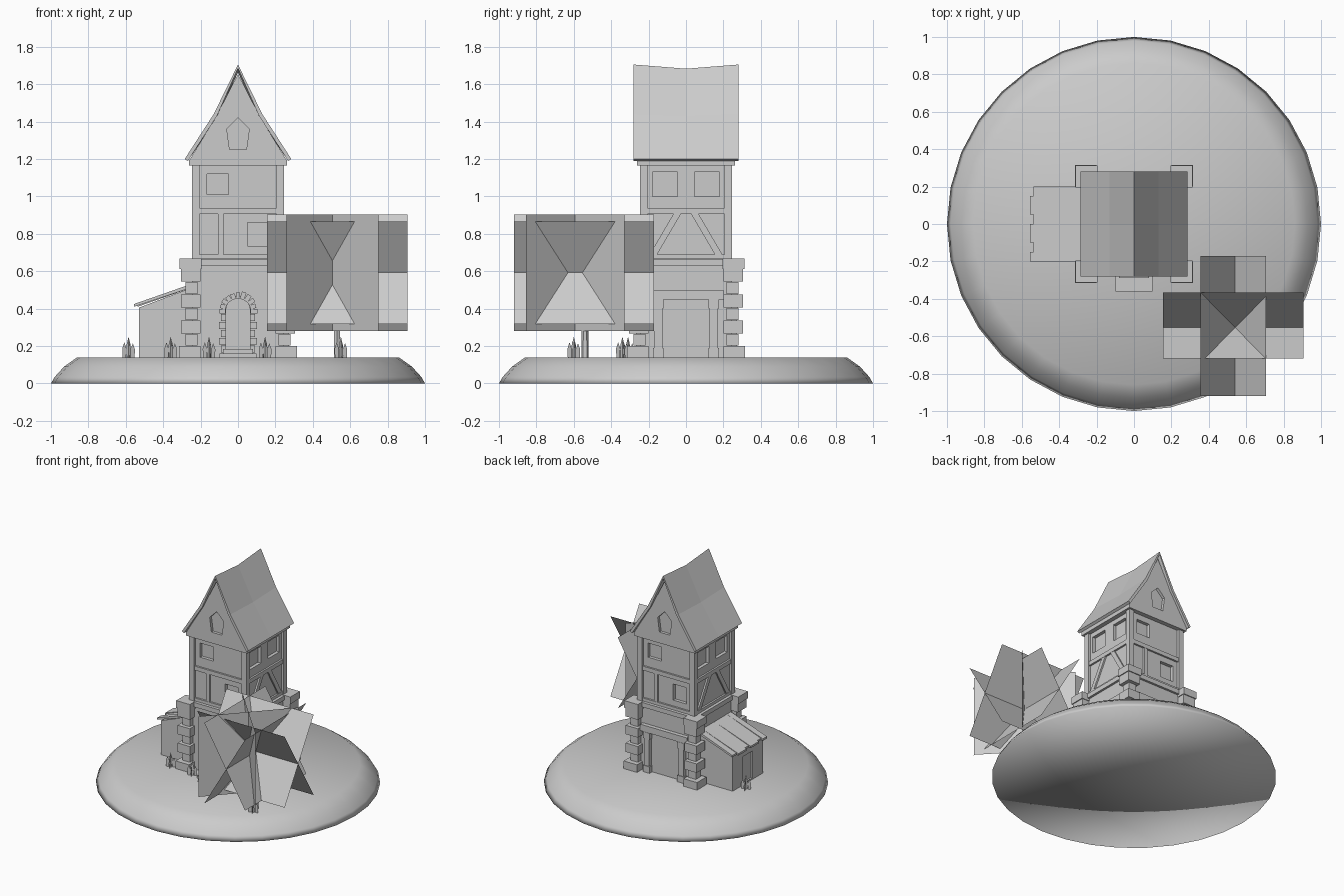
import bpy, bmesh, math, random
from mathutils import Matrix, Vector

cube = bpy.data.objects.get("Cube")
if cube:
    bpy.data.objects.remove(cube)
random.seed(4)

grey = bpy.data.materials.new("plain_grey")
grey.use_nodes = True
grey.diffuse_color = (0.6, 0.6, 0.6, 1)
grey.node_tree.nodes["Principled BSDF"].inputs["Base Color"].default_value = grey.diffuse_color


def finish(name, bm, fix=True):
    if fix:
        bmesh.ops.recalc_face_normals(bm, faces=bm.faces)
    me = bpy.data.meshes.new(name)
    bm.to_mesh(me)
    bm.free()
    me.materials.append(grey)
    ob = bpy.data.objects.new(name, me)
    bpy.context.collection.objects.link(ob)
    return ob


def add_box(bm, lo, hi, turn=Matrix()):
    lo, hi = Vector(lo), Vector(hi)
    m = turn @ Matrix.Translation((lo + hi) / 2) @ Matrix.Diagonal((*(hi - lo), 1))
    bmesh.ops.create_cube(bm, size=1, matrix=m)


def add_prism(bm, outline, y0, y1, turn=Matrix()):
    """Extrude an x,z outline along y."""
    f = bm.faces.new([bm.verts.new(turn @ Vector((x, y0, z))) for x, z in outline])
    r = bmesh.ops.extrude_face_region(bm, geom=[f])
    moved = [v for v in r["geom"] if isinstance(v, bmesh.types.BMVert)]
    bmesh.ops.translate(bm, verts=moved, vec=turn.to_3x3() @ Vector((0, y1 - y0, 0)))


def carve(ob, cutter_bm):
    cutter = finish("cutter", cutter_bm)
    cutter.hide_render = True
    mod = ob.modifiers.new("recess", "BOOLEAN")
    mod.operation, mod.object, mod.solver = "DIFFERENCE", cutter, "EXACT"
    bpy.context.view_layer.objects.active = ob
    bpy.ops.object.modifier_apply(modifier=mod.name)
    bpy.data.objects.remove(cutter)


def side(k):
    """0 front, 1 right, 2 back, 3 left."""
    return Matrix.Rotation(k * math.pi / 2, 4, "Z")


# Rounded ground disc
bm = bmesh.new()
rings = []
for r, z in ((1, 0), (0.98, 0.035), (0.93, 0.09), (0.86, 0.14)):
    rings.append([bm.verts.new((r * math.sin(a * math.pi / 16), r * math.cos(a * math.pi / 16), z))
                  for a in range(32)])
ends = [(bm.verts.new((0, 0, 0)), rings[0]), (bm.verts.new((0, 0, 0.14)), rings[-1])]
for i in range(32):
    j = (i + 1) % 32
    for a, b in zip(rings, rings[1:]):
        bm.faces.new((a[i], a[j], b[j], b[i]))
    for c, ring in ends:
        bm.faces.new((c, ring[i], ring[j]))
ground = finish("ground_disc", bm)
for p in ground.data.polygons:
    p.use_smooth = True

# Lower stone storey with recessed arched door
bm = bmesh.new()
add_box(bm, (-0.245, -0.245, 0.13), (0.245, 0.245, 0.66))
lower = finish("lower_walls", bm)
arch = [(0.065 * math.cos(a * math.pi / 10), 0.385 + 0.08 * math.sin(a * math.pi / 10)) for a in range(11)]
bm = bmesh.new()
add_prism(bm, [(0.065, 0.18)] + arch + [(-0.065, 0.18)], -0.3, -0.215)
carve(lower, bm)

bm = bmesh.new()
for i in range(11):
    t = Matrix.Translation((0, 0, 0.385)) @ Matrix.Rotation(math.radians(18 * i - 90), 4, "Y")
    e = random.uniform(0, 0.012)
    add_box(bm, (-0.012, -0.268 - e, 0.068), (0.012, -0.23, 0.097 + e), t)
for s in (-1, 1):
    for i in range(5):
        e = 0.012 * (i % 2)
        a, b = sorted((s * 0.065, s * (0.09 + e)))
        add_box(bm, (a, -0.268 - e, 0.165 + i * 0.042), (b, -0.23, 0.202 + i * 0.042))
finish("door_stones", bm)

bm = bmesh.new()
add_box(bm, (-0.1, -0.36, 0.13), (0.1, -0.24, 0.16))
add_box(bm, (-0.08, -0.29, 0.15), (0.08, -0.24, 0.185))
finish("doorstep", bm)

# Corner pillars of alternating stone blocks, with caps
bm = bmesh.new()
for k in range(4):
    for i in range(7):
        h = 0.069
        g = 0.008 if i % 2 else 0
        out = 0.315 if i == 0 else 0.305 - 3 * g
        inner = 0.2 + g * 2
        z = 0.13 + i * h
        add_box(bm, (inner, -out, z + g / 3), (out, -inner, z + h - g / 3), side(k))
    add_box(bm, (0.195, -0.312, 0.612), (0.312, -0.195, 0.667), side(k))
    add_box(bm, (-0.2, -0.262, 0.63), (0.2, -0.2, 0.665), side(k))
finish("corner_pillars", bm)

# Timber frames on the right and back of the lower storey
bm = bmesh.new()
for k in (1, 2):
    for s in (-1, 1):
        a, b = sorted((s * 0.125, s * 0.17))
        add_box(bm, (a, -0.272, 0.13), (b, -0.24, 0.46), side(k))
        add_box(bm, (a - 0.006, -0.278, 0.13), (b + 0.006, -0.24, 0.19), side(k))
        add_box(bm, (a - 0.006, -0.278, 0.4), (b + 0.006, -0.24, 0.45), side(k))
    add_box(bm, (-0.2, -0.276, 0.45), (0.2, -0.24, 0.5), side(k))
finish("lower_timber_frames", bm)

# Upper storey with recessed windows
bm = bmesh.new()
add_box(bm, (-0.228, -0.228, 0.65), (0.228, 0.228, 1.19))
upper = finish("upper_walls", bm)
bm = bmesh.new()
for k in range(4):
    if k % 2:
        panes = ((-0.18, -0.045, 1.0, 1.13), (0.045, 0.18, 1.0, 1.13))
    else:
        panes = ((-0.165, -0.05, 1.01, 1.12), (0.05, 0.165, 0.735, 0.86))
    for a, b, c, d in panes:
        add_box(bm, (a, -0.3, c), (b, -0.203, d), side(k))
carve(upper, bm)

# Upper timber posts, beams and braces
bm = bmesh.new()
for k in range(4):
    add_box(bm, (0.205, -0.247, 0.66), (0.247, -0.205, 1.18), side(k))
    add_box(bm, (-0.21, -0.242, 0.905), (0.21, -0.22, 0.937), side(k))
    add_box(bm, (-0.21, -0.242, 0.667), (0.21, -0.22, 0.69), side(k))
    add_box(bm, (-0.262, -0.262, 1.165), (0.262, -0.2, 1.195), side(k))
    if k % 2:
        for s in (-1, 1):
            brace = [(s * 0.2, 0.68), (s * 0.16, 0.68), (s * 0.025, 0.91), (s * 0.065, 0.91)]
            add_prism(bm, brace, -0.24, -0.22, side(k))
    else:
        add_box(bm, (-0.107, -0.24, 0.68), (-0.078, -0.22, 0.91), side(k))
finish("upper_timbers", bm)

# Gable ends under the roof, with pointed windows
bm = bmesh.new()
add_prism(bm, [(-0.262, 1.19), (0.262, 1.19), (0.115, 1.43), (0, 1.655), (-0.115, 1.43)], -0.262, 0.262)
gable = finish("gable_block", bm)
bm = bmesh.new()
for k in (0, 2):
    add_prism(bm, [(-0.045, 1.25), (0.045, 1.25), (0.06, 1.36), (0, 1.42), (-0.06, 1.36)],
              -0.3, -0.24, side(k))
carve(gable, bm)

# Flared roof with a sagging ridge
bm = bmesh.new()
rows = [[bm.verts.new((x, y, z - sag * (z - 1.2) / 0.5))
         for x, z in ((-0.285, 1.2), (-0.13, 1.44), (0, 1.705), (0.13, 1.44), (0.285, 1.2))]
        for y, sag in ((-0.28, 0), (0, 0.022), (0.28, 0))]
for a, b in zip(rows, rows[1:]):
    for i in range(4):
        bm.faces.new((a[i], a[i + 1], b[i + 1], b[i]))
roof = finish("main_roof", bm, False)
for p in roof.data.polygons:
    if p.normal.z < 0:
        p.flip()
mod = roof.modifiers.new("thickness", "SOLIDIFY")
mod.thickness, mod.offset = 0.02, -1

# Lean-to shed with a ragged plank roof
bm = bmesh.new()
add_prism(bm, [(-0.53, 0.13), (-0.24, 0.13), (-0.24, 0.515), (-0.53, 0.405)], -0.185, 0.185)
shed = finish("shed_walls", bm)
bm = bmesh.new()
add_box(bm, (-0.6, -0.06, 0.15), (-0.515, 0.06, 0.36))
carve(shed, bm)
bm = bmesh.new()
for i in range(8):
    y = -0.2 + i * 0.05
    x = -0.555 + 0.018 * (i % 3 == 1)
    add_prism(bm, [(x, 0.41), (x, 0.425), (-0.24, 0.535), (-0.24, 0.515)], y, y + 0.05)
finish("shed_roof", bm)

# Tree: thin trunk and crossed foliage sheets
bm = bmesh.new()
bmesh.ops.create_cone(bm, segments=6, radius1=0.02, radius2=0.014, depth=0.47,
                      cap_ends=True, matrix=Matrix.Translation((0.53, -0.54, 0.365)))
finish("tree_trunk", bm)

centre = Vector((0.53, -0.545, 0.592))


def sheet(bm, corners):
    bm.faces.new([bm.verts.new(centre + Vector(c)) for c in corners])


bm = bmesh.new()
w = 0.375
for s in (-1, 1):
    near, far = s * 0.275, -s * 0.312
    sheet(bm, [(-w, -0.175, near), (w, -0.175, near), (w, 0.18, far), (-w, 0.18, far)])
    sheet(bm, [(0.175, -w, near), (0.175, w, near), (-0.175, w, far), (-0.175, -w, far)])
    a, b = (-0.27, -0.31 if s > 0 else 0.215), (0.22, 0.215 if s > 0 else -0.31)
    sheet(bm, [(*a, -0.312), (*b, -0.312), (*b, 0.312), (*a, 0.312)])
finish("tree_foliage", bm, False)

# Grass tufts: crossed flat sheets, each with three pointed blades
bm = bmesh.new()
for x, y in ((-0.585, 0.1), (-0.36, -0.31), (-0.155, -0.34), (0.145, -0.34), (0.55, -0.6)):
    for turn in (0, 90):
        t = Matrix.Translation((x, y, 0.135)) @ Matrix.Rotation(math.radians(turn + 20), 4, "Z")
        for u, h in ((-0.024, 0.085), (0, 0.115), (0.024, 0.08)):
            blade = [(u - 0.01, 0), (u + 0.01, 0), (u + 0.012, h * 0.6), (u, h), (u - 0.012, h * 0.6)]
            bm.faces.new([bm.verts.new(t @ Vector((a, 0, b))) for a, b in blade])
finish("grass_tufts", bm, False)
